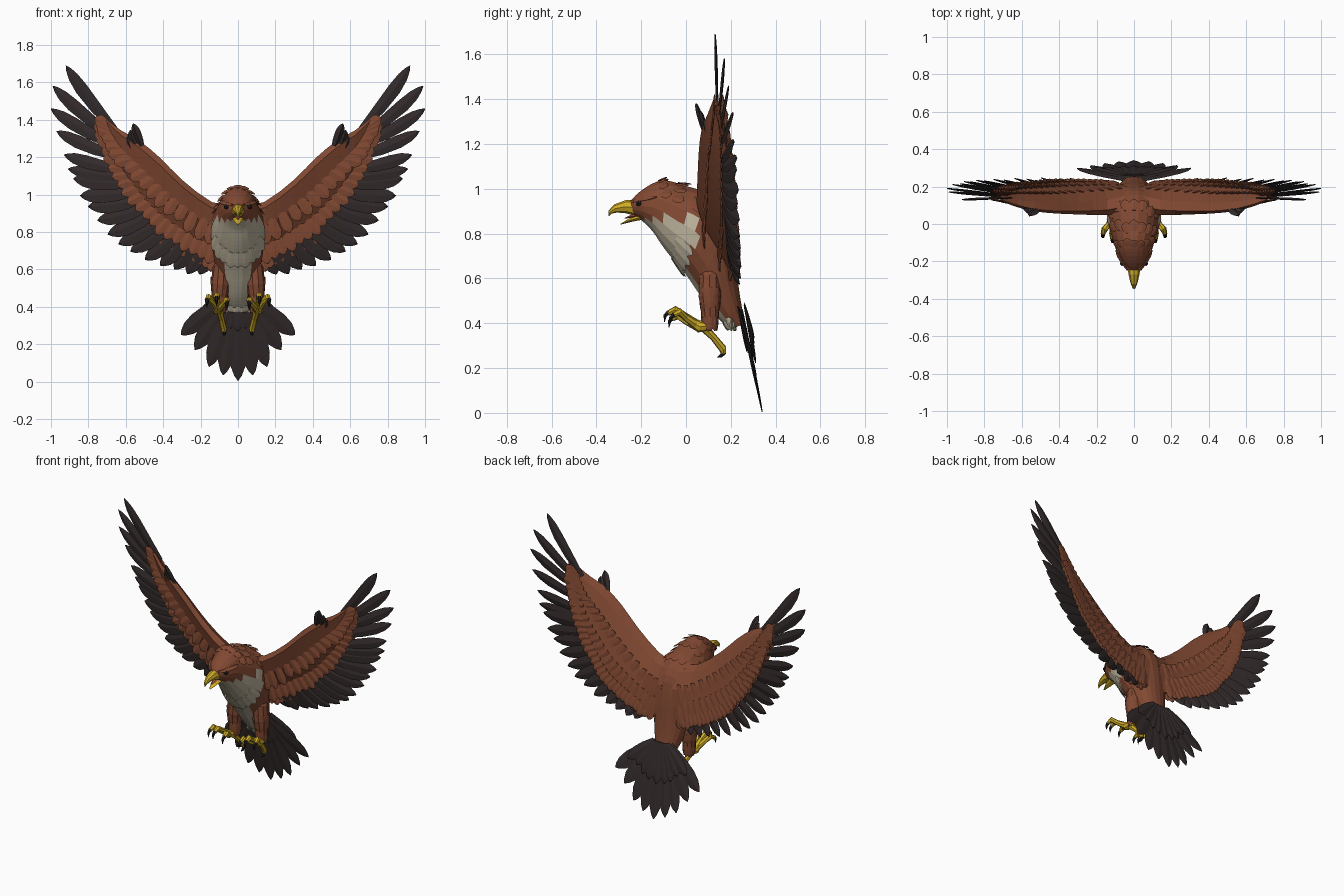
import bpy, bmesh, math, random
from mathutils import Vector as V

if "Cube" in bpy.data.objects:
    bpy.data.objects.remove(bpy.data.objects["Cube"])

random.seed(4)

def material(name, rgb):
    m = bpy.data.materials.new(name)
    m.diffuse_color = (*rgb, 1)
    m.use_nodes = True
    m.node_tree.nodes["Principled BSDF"].inputs["Base Color"].default_value = m.diffuse_color
    return m

BROWN = material("brown plumage", (0.22, 0.066, 0.032))
DARK = material("dark flight feathers", (0.034, 0.024, 0.024))
CREAM = material("cream plumage", (0.52, 0.46, 0.34))
YELLOW = material("yellow horn", (0.62, 0.41, 0.02))
BLACK = material("black claw", (0.015, 0.013, 0.013))
RED = material("red tongue", (0.45, 0.10, 0.05))

def finish(name, bm, mats, mirror=False):
    bmesh.ops.recalc_face_normals(bm, faces=bm.faces)
    me = bpy.data.meshes.new(name)
    bm.to_mesh(me)
    bm.free()
    for m in mats:
        me.materials.append(m)
    ob = bpy.data.objects.new(name, me)
    bpy.context.collection.objects.link(ob)
    if mirror:
        ob.modifiers.new("mirror", 'MIRROR').use_mirror_merge = False
    return ob

def loft(bm, rings, mat=0):
    rows = [[bm.verts.new(p) for p in r] for r in rings]
    n = len(rows[0])
    faces = [bm.faces.new((a[i], a[(i + 1) % n], b[(i + 1) % n], b[i]))
             for a, b in zip(rows, rows[1:]) for i in range(n)]
    faces += [bm.faces.new(rows[0]), bm.faces.new(rows[-1][::-1])]
    for f in faces:
        f.material_index = mat

def tube(bm, pts, radii, n=7, mat=0, flat=1.0):
    pts = [V(p) for p in pts]
    rings = []
    for i, p in enumerate(pts):
        d = (pts[min(i + 1, len(pts) - 1)] - pts[max(i - 1, 0)]).normalized()
        u = (V((1, 0, 0)) - d * d.x).normalized()
        w = d.cross(u)
        rings.append([p + radii[i] * (u * math.cos(a) + w * flat * math.sin(a))
                      for a in (2 * math.pi * k / n for k in range(n))])
    loft(bm, rings, mat)

def feather(bm, base, tip, width, normal=(0, -1, 0), thick=0.006, bend=0.0, mat=0):
    base, tip = V(base), V(tip)
    d = tip - base
    side = d.cross(V(normal)).normalized()
    nrm = side.cross(d).normalized()
    rings = []
    for t, k in ((0, .5), (.35, .9), (.65, 1), (.83, .8), (.94, .42), (1, .04)):
        c = base + d * t + side * bend * d.length * 4 * t * (1 - t)
        h, e = side * width * k / 2, nrm * thick * (0.3 + 0.7 * k)
        rings.append([c - h, c + e, c + h, c - e])
    loft(bm, rings, mat)

def sample(rows, s):
    """Smooth interpolation through rows of numbers."""
    s = max(0, min(s, len(rows) - 1))
    i = min(int(s), len(rows) - 2)
    t = s - i
    p = [rows[max(0, min(i + k, len(rows) - 1))] for k in (-1, 0, 1, 2)]
    return [0.5 * (2 * b + (c - a) * t + (2 * a - 5 * b + 4 * c - d) * t * t
            + (3 * b - a - 3 * c + d) * t ** 3) for a, b, c, d in zip(*p)]

# ---- head and body: top y,z / bottom y,z / half width
BODY = [(-.25, .945, -.235, .885, .03), (-.21, .985, -.20, .86, .065), (-.15, 1.025, -.15, .81, .092),
        (-.09, 1.04, -.11, .75, .108), (.0, 1.015, -.065, .69, .13), (.10, .98, -.02, .64, .145),
        (.18, .89, .03, .57, .14), (.215, .75, .07, .51, .122), (.23, .61, .115, .45, .10),
        (.245, .50, .165, .40, .078), (.265, .40, .205, .375, .05)]

def body_pt(s, a, out=0.0):
    ty, tz, by, bz, w = sample(BODY, s)
    c, v = V((0, (ty + by) / 2, (tz + bz) / 2)), V((0, (ty - by) / 2, (tz - bz) / 2))
    r = v * math.cos(a) + V((w * math.sin(a), 0, 0))
    return c + r + r.normalized() * out, r.normalized()

bm = bmesh.new()
N = 18
loft(bm, [[body_pt(s / 3, 2 * math.pi * (k + .5) / N)[0] for k in range(N)] for s in range(31)])
for f in bm.faces:
    p = f.calc_center_median()
    under = f.normal.length >= 0 and p.y < 0.21 and p.z < 0.70
    bib = p.z < .865 and p.y < .05 and p.z > .69 + 1.4 * p.y
    strip = abs(p.x) < .058 and under and p.y < .12 + max(0, (.5 - p.z)) * .7
    f.material_index = 1 if bib or strip else 0
finish("body", bm, [BROWN, CREAM])

# ---- small body feathers: nape, back, bib fringe, under-tail
bm = bmesh.new()
def tuft(s, a, ds, w, mat, lift=0.012):
    p, n = body_pt(s, a, 0.0)
    q, _ = body_pt(s + ds, a, lift)
    feather(bm, p, q, w, n, 0.004, 0, mat)
for s in (2.6, 3.6, 4.6):
    for k in range(-3, 4):
        tuft(s + random.uniform(-.2, .2), k * .33, .6, .05, 0)
for k in range(-4, 5):
    tuft(4.0 + .1 * (k % 2), math.pi + k * .27, 1.3, .055, 1)
    tuft(9.0 + .2 * (k % 2), math.pi + k * .25, 1.0, .035, 1, .02)
for k in range(-2, 3):
    p = V((k * .028, .215 - abs(k) * .006, .44))
    feather(bm, p, p + V((k * .006, .012 * (k % 2), -.075)), .035, (0, -1, 0), .008, 0, 1)
finish("body_feathers", bm, [BROWN, CREAM])

# ---- beak, tongue, eyes and brows
bm = bmesh.new()
tube(bm, [(0, -.22, .915), (0, -.27, .92), (0, -.315, .912), (0, -.34, .895), (0, -.345, .878)],
     [.037, .029, .019, .009, .002], 8)
finish("upper_beak", bm, [YELLOW])
bm = bmesh.new()
tube(bm, [(0, -.195, .875), (0, -.25, .86), (0, -.292, .842)], [.032, .022, .005], 8, 0, .4)
finish("lower_beak", bm, [YELLOW])
bm = bmesh.new()
tube(bm, [(0, -.20, .885), (0, -.25, .876), (0, -.275, .868)], [.02, .013, .004], 6, 0, .5)
finish("tongue", bm, [RED])
bm = bmesh.new()
tube(bm, [(.05, -.208, .935), (.068, -.212, .935), (.074, -.214, .935)], [.013, .012, .004], 8)
finish("eye", bm, [BLACK], True)
bm = bmesh.new()
feather(bm, (.03, -.245, .943), (.095, -.13, .965), .04, (.4, -.2, 1), .008)
finish("brow", bm, [BROWN], True)

# ---- wing arm: leading x,y,z / trailing x,y,z / half thickness
ARM = [(.03, .10, .95, .05, .20, .62, .06), (.14, .075, .96, .17, .215, .66, .055),
       (.30, .07, 1.08, .30, .22, .72, .045), (.42, .07, 1.20, .43, .22, .80, .038),
       (.53, .08, 1.29, .54, .21, .93, .034), (.62, .10, 1.34, .63, .20, 1.08, .028),
       (.68, .12, 1.385, .69, .18, 1.24, .02), (.71, .13, 1.405, .715, .15, 1.35, .012)]
THICK = {0: 0, .1: .75, .4: 1, .75: .6, 1: .2}

def wing_pt(s, t, side):
    r = sample(ARM, s)
    return V(r[:3]).lerp(V(r[3:6]), t) + V((0, side * r[6] * THICK[t], 0))

bm = bmesh.new()
SECTION = [(0, 1), (.1, 1), (.4, 1), (.75, 1), (1, 1), (1, -1), (.75, -1), (.4, -1), (.1, -1)]
loft(bm, [[wing_pt(s / 2, t, side) for t, side in SECTION] for s in range(15)])
finish("wing_arm", bm, [BROWN], True)

# ---- coverts: overlapping short feathers on both wing faces
bm = bmesh.new()
for t, length, step, width in ((.4, .10, .36, .065), (.75, .10, .3, .06), (1, .055, .22, .05)):
    for side in (-1, 1):
        s = .5
        while s < 6.9:
            ang = math.radians(-80 + 130 * (s / 7) ** 1.5)
            d = V((math.cos(ang), .12, math.sin(ang)))
            ln = length * random.uniform(.85, 1.15) * (1 - .35 * s / 7)
            p = wing_pt(s, t, side)
            feather(bm, p - d * .03, p + d * ln + V((0, side * .006, 0)), width, (.1, -1, 0), .005)
            s += step
finish("wing_coverts", bm, [BROWN], True)

# ---- flight feathers: tip x,y,z / base x,y,z, ordered from wing tip to body
FLIGHT = [(.92, .13, 1.69, .66, .14, 1.35), (.99, .165, 1.59, .67, .145, 1.31), (1.0, .19, 1.45, .66, .15, 1.26),
          (.97, .205, 1.33, .64, .155, 1.20), (.93, .215, 1.21, .61, .16, 1.13), (.89, .225, 1.10, .58, .16, 1.07),
          (.81, .23, .94, .51, .165, .99), (.70, .235, .80, .43, .165, .92), (.57, .24, .69, .34, .17, .86),
          (.40, .24, .61, .25, .17, .80), (.25, .235, .58, .17, .17, .77), (.13, .23, .60, .10, .17, .75)]
bm = bmesh.new()
steps = [0, 1, 2, 3, 4, 4.6] + [5.15 + .47 * k for k in range(13)]
for i, s in enumerate(steps):
    r = sample(FLIGHT, s)
    jitter = V((0, .006 * (i % 2), random.uniform(-.01, .01) if i else 0))
    feather(bm, r[3:], V(r[:3]) + jitter, .07 if s < 5 else .085, (.15, -1, .1), .007,
            .025 if s < 6 else .04)
finish("flight_feathers", bm, [DARK], True)

# ---- thumb feathers at the wrist
bm = bmesh.new()
for k in range(3):
    feather(bm, (.51 + .03 * k, .085 + .006 * k, 1.24), (.56 + .016 * k, .045 + .02 * k, 1.38 - .035 * k),
            .05, (.3, -1, 0), .012)
finish("thumb_feathers", bm, [DARK], True)

# ---- tail fan with a shorter row of coverts
bm = bmesh.new()
TIPS = [(0, .34, .005), (.08, .338, .035), (.155, .332, .08), (.23, .325, .17), (.305, .315, .25)]
for i, (x, y, z) in enumerate(TIPS):
    for sx in ((1, -1) if i else (1,)):
        off = V((0, -.004 * i, 0))
        tip = V((x * sx, y, z))
        base = V((sx * .012 * i, .25, .46))
        feather(bm, base + off, tip + off, .098, (0, -1, -.2), .006)
        short = base.lerp(tip, .52 if i < 4 else .6) + V((sx * .012 * (i > 0), 0, 0))
        feather(bm, base + V((0, .012, .02)), short + V((0, .014, 0)), .075, (0, -1, -.2), .007)
        feather(bm, base + V((0, -.015, 0)), base.lerp(tip, .42) + V((0, -.014, 0)), .07, (0, -1, -.2), .006)
finish("tail", bm, [DARK])

# ---- feathered thighs
bm = bmesh.new()
tube(bm, [(.08, .13, .67), (.088, .105, .61), (.095, .105, .52), (.10, .108, .43), (.10, .108, .385)],
     [.02, .047, .051, .038, .024], 10)
for k in range(8):
    a = k * math.pi / 4
    o = V((math.cos(a), math.sin(a), 0))
    for z, r in ((.56, .047), (.47, .038)):
        p = V((.097, .107, z)) + o * r
        feather(bm, p, p + V((0, 0, -.105)) - o * .008, .045, o, .005)
finish("thigh", bm, [BROWN], True)

# ---- legs, toes and claws
bm = bmesh.new()
tube(bm, [(.10, .108, .42), (.102, .098, .385), (.108, .06, .385), (.11, .02, .41)], [.022, .026, .027, .018], 8)
TOES = [[(.11, .05, .39), (.135, .0, .425), (.158, -.03, .452), (.166, -.055, .435)],
        [(.11, .05, .395), (.11, .0, .43), (.115, -.05, .46), (.115, -.08, .445)],
        [(.105, .05, .385), (.08, .0, .41), (.062, -.035, .435), (.06, -.06, .42)],
        [(.10, .08, .38), (.088, .125, .335), (.076, .165, .285), (.074, .168, .265)]]
for i, toe in enumerate(TOES):
    tube(bm, toe, [.02, .016, .018, .012], 7)
    e = V(toe[-1])
    back = i == 3
    tube(bm, [e + V((0, .004, .006)), e + V((0, -.014, -.012)), e + V((0, -.03 if back else -.016, -.018 if back else -.04))],
         [.012, .009, .001], 6, 1)
finish("foot", bm, [YELLOW, BLACK], True)
